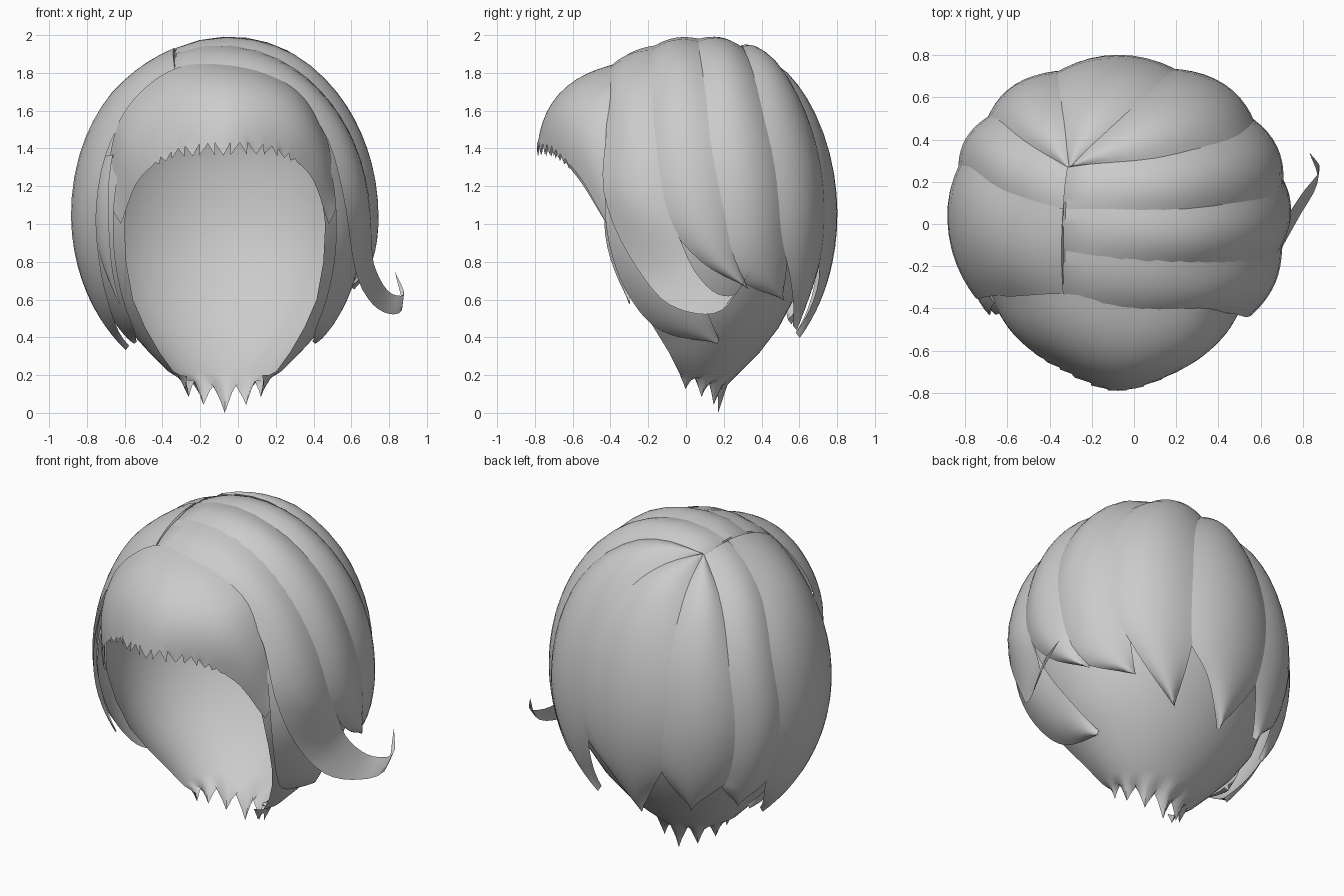
import bpy, math
from mathutils import Vector as V

if "Cube" in bpy.data.objects:
    bpy.data.objects.remove(bpy.data.objects["Cube"])

C = V((-0.07, 0.1, 1.05))          # centre of the head form
HAIR = bpy.data.materials.new("hair_grey")
HAIR.diffuse_color = (0.6, 0.6, 0.6, 1)
HAIR.use_nodes = True
HAIR.node_tree.nodes["Principled BSDF"].inputs["Base Color"].default_value = HAIR.diffuse_color


def on_head(p, scale=1.0):
    """Push a point radially onto the egg-shaped head form."""
    d = V(p) - C
    ry = 0.665 if d.y > 0 else 0.89
    rz = 0.925 if d.z > 0 else 0.89
    k = math.sqrt((d.x / 0.78) ** 2 + (d.y / ry) ** 2 + (d.z / rz) ** 2)
    return C + d * (scale / k)


def spline(pts, t):
    """Smooth curve through points, t from 0 to 1."""
    pts = [V(p) for p in pts]
    n = len(pts) - 1
    i = min(int(t * n), n - 1)
    f = t * n - i
    b, c = pts[i], pts[i + 1]
    a = pts[i - 1] if i else b * 2 - c
    d = pts[i + 2] if i + 2 <= n else c * 2 - b
    return 0.5 * (2 * b + (c - a) * f + (2 * a - 5 * b + 4 * c - d) * f ** 2
                  + (3 * b - a - 3 * c + d) * f ** 3)


def sheet(name, rows):
    """Skin a grid of points."""
    w = len(rows[0])
    faces = [(r * w + c, r * w + c + 1, (r + 1) * w + c + 1, (r + 1) * w + c)
             for r in range(len(rows) - 1) for c in range(w - 1)]
    me = bpy.data.meshes.new(name)
    me.from_pydata([p for r in rows for p in r], [], faces)
    me.materials.append(HAIR)
    ob = bpy.data.objects.new(name, me)
    bpy.context.collection.objects.link(ob)
    bpy.ops.object.select_all(action='DESELECT')
    ob.select_set(True)
    bpy.context.view_layer.objects.active = ob
    bpy.ops.object.mode_set(mode='EDIT')
    bpy.ops.mesh.select_all(action='SELECT')
    bpy.ops.mesh.remove_doubles(threshold=0.0005)
    bpy.ops.object.mode_set(mode='OBJECT')
    bpy.ops.object.shade_smooth_by_angle(angle=math.radians(50))
    return ob


def lock(name, left, right, lift=0.0, bulge=0.035, free=2.0, n=24, m=10, lap=0.05):
    """Hair lock between two edges, hugging the head until t = free."""
    rows = []
    for r in range(n + 1):
        t = r / n
        a, b = spline(left, t), spline(right, t)
        hug = max(0.0, min(1.0, (free - t) * 4))
        over = lap * hug * min(1, 3 * (1 - t))      # tuck edges under the neighbours
        row = []
        for c in range(m + 1):
            u = c / m * (1 + 2 * over) - over
            p = a.lerp(b, u)
            s = 1 + lift + bulge * math.sin(math.pi * u) * min(1, t * 4 + 0.15)
            row.append(p.lerp(on_head(p, s), hug))
        rows.append(row)
    # Fold the root down into the parting
    root = [p + V((0.03 if p.x < -0.34 else -0.02, 0, -0.05)) for p in rows[0]]
    return sheet(name, [root] + rows)


# Seams between the locks, running from the parting down
front_r = [(-.34, -.37, 1.85), (0, -.44, 1.85), (.3, -.46, 1.75), (.47, -.42, 1.5), (.54, -.4, 1.15)]
side_r1 = [(-.34, -.15, 1.95), (.2, -.2, 1.93), (.5, -.2, 1.7), (.66, -.17, 1.4), (.7, -.1, 1.05)]
side_r2 = [(-.34, .06, 1.99), (.2, .06, 1.99), (.55, .1, 1.7), (.68, .13, 1.4), (.73, .2, 1.05)]
side_r3 = [(-.32, .28, 1.96), (.1, .33, 1.95), (.45, .42, 1.65), (.57, .5, 1.3), (.6, .55, .95)]
back_r = [(-.31, .28, 1.96), (-.1, .48, 1.88), (.1, .65, 1.6), (.2, .75, 1.2), (.2, .74, .85)]
back_l = [(-.32, .28, 1.96), (-.35, .5, 1.82), (-.37, .68, 1.5), (-.37, .74, 1.1), (-.32, .7, .8)]
side_l3 = [(-.33, .28, 1.96), (-.55, .42, 1.75), (-.67, .52, 1.4), (-.7, .52, 1.0), (-.64, .5, .7)]
side_l2 = [(-.345, .05, 1.96), (-.6, .13, 1.75), (-.77, .25, 1.4), (-.82, .25, 1.0), (-.75, .25, .7)]
front_l = [(-.345, -.37, 1.84), (-.55, -.35, 1.7), (-.7, -.33, 1.45), (-.76, -.33, 1.1), (-.72, -.28, .8)]

# Curling lock at the front right, leaving the head near its tip
lock("curl_lock",
     front_r + [(.6, -.3, .85), (.68, -.15, .62), (.78, .03, .53), (.87, .2, .55), (.83, .34, .75)],
     side_r1 + [(.71, -.04, .92), (.73, .04, .76), (.8, .15, .64), (.88, .26, .63), (.83, .34, .75)],
     lift=0.015, bulge=0.03, free=0.68, n=34)

# Locks around the sides and back, each ending in a point
tip = [(.64, .34, .64)]
lock("right_lock", side_r1 + [(.7, .08, .8)] + tip, side_r2 + [(.7, .27, .82)] + tip, 0.01)
tip = [(.5, .58, .53)]
lock("right_rear_lock", side_r2 + [(.68, .25, .73)] + tip, side_r3 + [(.55, .58, .78)] + tip, 0.005)
tip = [(.2, .6, .42)]
lock("back_right_lock", side_r3 + [(.45, .6, .65)] + tip, back_r + [(.2, .7, .64)] + tip, 0.015, 0.045)
tip = [(-.12, .6, .4)]
lock("back_centre_lock", back_r + [(.04, .7, .65)] + tip, back_l + [(-.23, .66, .6)] + tip, 0.01, 0.045)
tip = [(-.42, .55, .48)]
lock("back_left_lock", back_l + [(-.36, .65, .62)] + tip, side_l3 + [(-.56, .53, .58)] + tip, 0.01, 0.045)
tip = [(-.62, .38, .48)]
lock("left_rear_lock", side_l3 + [(-.62, .5, .6)] + tip, side_l2 + [(-.7, .28, .58)] + tip, 0.005)
tip = [(-.53, .1, .42)]
lock("left_lock", side_l2 + [(-.68, .22, .55)] + tip, front_l + [(-.64, -.15, .56)] + tip, 0.015)

# Inner locks framing the face, one per side
edge_in = [(.5, -.43, 1.3), (.49, -.39, .95), (.43, -.27, .65), (.4, -.12, .44), (.42, .16, .34)]
edge_out = [(.62, -.2, 1.35), (.72, -.1, .95), (.7, 0, .7), (.62, .1, .5), (.44, .18, .34)]
for side, s in (("right", 1), ("left", -1)):
    a, b = ([(C.x + s * (x - C.x), y, z) for x, y, z in e] for e in (edge_in, edge_out))
    lock(side + "_face_lock", a, b, -0.04, 0.03, lap=0)

# Thin pointed strand beside the left cheek
lock("left_strand", [(-.63, -.35, 1.35), (-.66, -.41, .95), (-.67, -.33, .54)],
     [(-.7, -.28, 1.35), (-.76, -.3, .95), (-.67, -.33, .54)], -0.01, 0.01, n=12, m=4, lap=0)

# Fringe: bulging band from the parting to the brow with a ragged hem
top = [(-.71, -.3, 1.2), (-.61, -.34, 1.58), (-.34, -.33, 1.82), (0, -.37, 1.84), (.3, -.37, 1.72),
       (.46, -.37, 1.48), (.53, -.36, 1.15)]
hem = [(-.62, -.42, 1.0), (-.52, -.57, 1.24), (-.34, -.69, 1.36), (-.08, -.79, 1.385), (.2, -.7, 1.375),
       (.38, -.57, 1.26), (.48, -.42, 1.0)]
cols, rows = 60, []
for r in range(13):
    v = r / 12
    row = []
    for c in range(cols + 1):
        t = c / cols
        mid = math.sin(math.pi * t) ** 2
        p = spline(top, t).lerp(spline(hem, t), v)
        out = (p - C).normalized()
        row.append(p + out * (0.015 + 0.105 * mid) * math.sin(math.pi * v))
    rows.append(row)
ragged = []
for c, p in enumerate(rows[-1]):
    mid = max(0, math.sin(math.pi * c / cols) - 0.6)
    ragged.append(p + V((0.03 * math.sin(c * 2.1), 0, 0.02 + (0.06 if c % 2 else -0.06))) * mid * 1.4)
rows[-1] = ragged
sheet("fringe", rows)

# Inner cap and nape: rings of (z, half width, front y, back y, half sweep)
rings = [(1.9, .2, -.1, .3, 2.9), (1.75, .46, -.3, .5, 2.7), (1.55, .64, -.4, .64, 2.5),
         (1.3, .73, -.48, .7, 2.4), (1.0, .74, -.42, .7, 2.34), (.8, .7, -.35, .66, 2.3),
         (.6, .63, -.26, .57, 2.26), (.45, .52, -.17, .49, 2.2), (.32, .4, -.09, .39, 2.1),
         (.22, .3, -.04, .29, 2.0), (.15, .25, -.03, .22, 1.95), (.02, .21, -.03, .17, 1.9)]
cols, rows = 40, []
for i, (z, hw, yf, yb, sweep) in enumerate(rings):
    row = []
    for c in range(cols + 1):
        s = 2 * c / cols - 1
        a = s * sweep
        y = yb - (yb - yf) * (1 - math.cos(a)) / (1 - math.cos(sweep))
        zz = z
        if i == len(rings) - 2:
            zz = z + 0.05 * abs(s)
        if i == len(rings) - 1:        # ragged nape tips
            zz = 0.14 * abs(s) + (0, .05, .1, .13, .09, .05)[(c - 20) % 6] * (1 - 0.4 * abs(s))
        row.append(V((C.x + hw * math.sin(a), y, zz)))
    rows.append(row)
sheet("nape_cap", rows)
